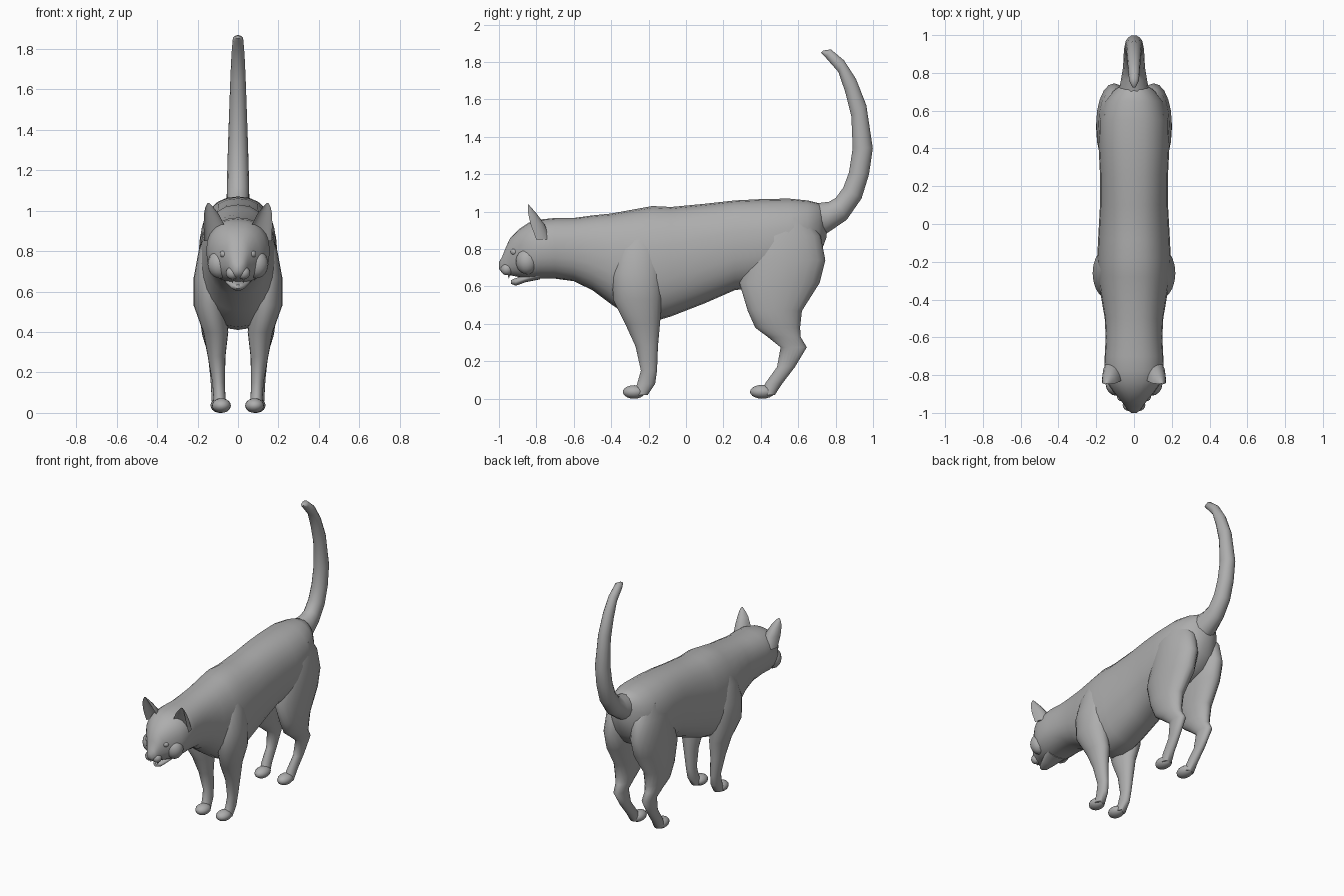
import bpy, bmesh, math
from mathutils import Vector

fur = bpy.data.materials.new("grey")
fur.diffuse_color = (0.42, 0.42, 0.42, 1)


def finish(ob, mirror=False):
    ob.data.materials.append(fur)
    bpy.ops.object.select_all(action='DESELECT')
    ob.select_set(True)
    bpy.context.view_layer.objects.active = ob
    bpy.ops.object.shade_smooth_by_angle(angle=math.radians(60))
    if mirror:
        ob.modifiers.new("mirror", 'MIRROR').use_axis[0] = True
    return ob


def loft(name, rings, n=20, power=1.0, front=1.0, mirror=False):
    """Skin rings of (centre, half-axis u, half-axis v); front rescales the -v half."""
    bm = bmesh.new()
    rows = []
    for c, u, v in rings:
        row = []
        for i in range(n):
            a = 2 * math.pi * i / n
            ca, sa = math.cos(a), math.sin(a)
            ca = math.copysign(abs(ca) ** power, ca)
            sa = math.copysign(abs(sa) ** power, sa)
            if sa < 0:
                sa *= front
            row.append(bm.verts.new(Vector(c) + Vector(u) * ca + Vector(v) * sa))
        rows.append(row)
    for a, b in zip(rows, rows[1:]):
        for i in range(n):
            j = (i + 1) % n
            bm.faces.new((a[i], a[j], b[j], b[i]))
    bm.faces.new(rows[0])
    bm.faces.new(rows[-1][::-1])
    bmesh.ops.recalc_face_normals(bm, faces=bm.faces)
    me = bpy.data.meshes.new(name)
    bm.to_mesh(me)
    bm.free()
    ob = bpy.data.objects.new(name, me)
    bpy.context.collection.objects.link(ob)
    return finish(ob, mirror)


def along_y(rows):      # rows: y, top z, bottom z, half width
    return [((0, y, (t + b) / 2), (w, 0, 0), (0, 0, (t - b) / 2)) for y, t, b, w in rows]


def along_z(rows):      # rows: z, centre y, half depth, centre x, half width
    return [((x, y, z), (w, 0, 0), (0, d, 0)) for z, y, d, x, w in rows]


def ball(name, loc, size, mirror=True):
    bm = bmesh.new()
    bmesh.ops.create_uvsphere(bm, u_segments=16, v_segments=10, radius=1)
    for v in bm.verts:
        v.co = Vector(loc) + Vector([a * b for a, b in zip(v.co, size)])
    me = bpy.data.meshes.new(name)
    bm.to_mesh(me)
    bm.free()
    ob = bpy.data.objects.new(name, me)
    bpy.context.collection.objects.link(ob)
    return finish(ob, mirror)


# head, neck and torso in one skin
loft("head_and_torso", along_y([
    (-1.0, .73, .695, .014), (-.985, .755, .675, .034), (-.965, .805, .665, .047),
    (-.94, .86, .66, .066), (-.89, .908, .65, .108), (-.84, .942, .64, .142),
    (-.78, .958, .642, .157), (-.70, .966, .642, .155), (-.60, .966, .628, .15),
    (-.50, .98, .58, .155), (-.40, .99, .505, .172), (-.28, 1.012, .425, .19),
    (-.18, 1.03, .41, .195), (-.08, 1.025, .44, .19), (.10, 1.042, .51, .18),
    (.26, 1.06, .58, .18), (.40, 1.067, .60, .187), (.55, 1.07, .62, .185),
    (.65, 1.06, .67, .155), (.71, 1.045, .75, .105), (.75, 1.0, .86, .04)]),
    n=24, power=.88)

# open lower jaw
loft("lower_jaw", along_y([
    (-.935, .634, .614, .014), (-.91, .645, .604, .034),
    (-.86, .66, .622, .055), (-.78, .70, .638, .08)]), n=16)

# face details
ball("muzzle_pad", (.027, -.958, .692), (.033, .032, .032))
ball("nose", (0, -.985, .728), (.02, .014, .014), mirror=False)
ball("eye", (.066, -.916, .785), (.024, .022, .02))
ball("cheek", (.09, -.85, .735), (.06, .06, .07))
loft("fang", along_z([(.67, -.945, .008, .028, .007), (.642, -.948, .001, .027, .001)]),
     n=8, mirror=True)

# cupped ears
loft("ear", along_z([
    (.85, -.80, .08, .112, .055), (.93, -.83, .075, .119, .051),
    (.985, -.843, .048, .132, .036), (1.015, -.846, .025, .141, .021),
    (1.038, -.846, .005, .146, .005)]), n=16, front=-.45, mirror=True)

# front legs
loft("front_leg", along_z([
    (.90, -.24, .07, .10, .06), (.80, -.25, .12, .122, .073), (.67, -.26, .135, .138, .081),
    (.53, -.26, .13, .140, .079), (.40, -.232, .093, .110, .062),
    (.28, -.21, .06, .106, .044), (.15, -.198, .043, .096, .031),
    (.08, -.213, .048, .092, .03), (.02, -.245, .04, .088, .032)]), mirror=True)
ball("front_paw", (.082, -.278, .036), (.047, .06, .036))

# hind legs with haunch and hock
loft("hind_leg", along_z([
    (.97, .54, .11, .09, .07), (.87, .53, .19, .10, .088), (.74, .535, .21, .105, .095),
    (.62, .50, .215, .108, .092), (.47, .475, .145, .118, .072), (.38, .49, .12, .118, .058),
    (.33, .525, .088, .115, .045), (.275, .576, .07, .112, .036),
    (.17, .535, .048, .107, .029), (.08, .468, .046, .10, .031),
    (.02, .44, .035, .095, .033)]), mirror=True)
ball("hind_paw", (.09, .408, .037), (.046, .066, .037))

# raised tail: outer and inner edge points (y, z) plus half width
tail = [(.68, .84, .64, 1.04, .09), (.75, .88, .765, 1.055, .07), (.86, .955, .80, 1.075, .058),
        (.94, 1.07, .84, 1.13, .055), (.98, 1.20, .87, 1.21, .053), (1.0, 1.34, .89, 1.34, .049),
        (.965, 1.57, .883, 1.51, .042), (.91, 1.71, .85, 1.64, .037),
        (.845, 1.81, .815, 1.745, .032), (.775, 1.868, .745, 1.825, .026),
        (.735, 1.862, .722, 1.85, .01)]
loft("tail", [((0, (a + c) / 2, (b + d) / 2), (w, 0, 0), (0, (a - c) / 2, (b - d) / 2))
              for a, b, c, d, w in tail], n=14)
